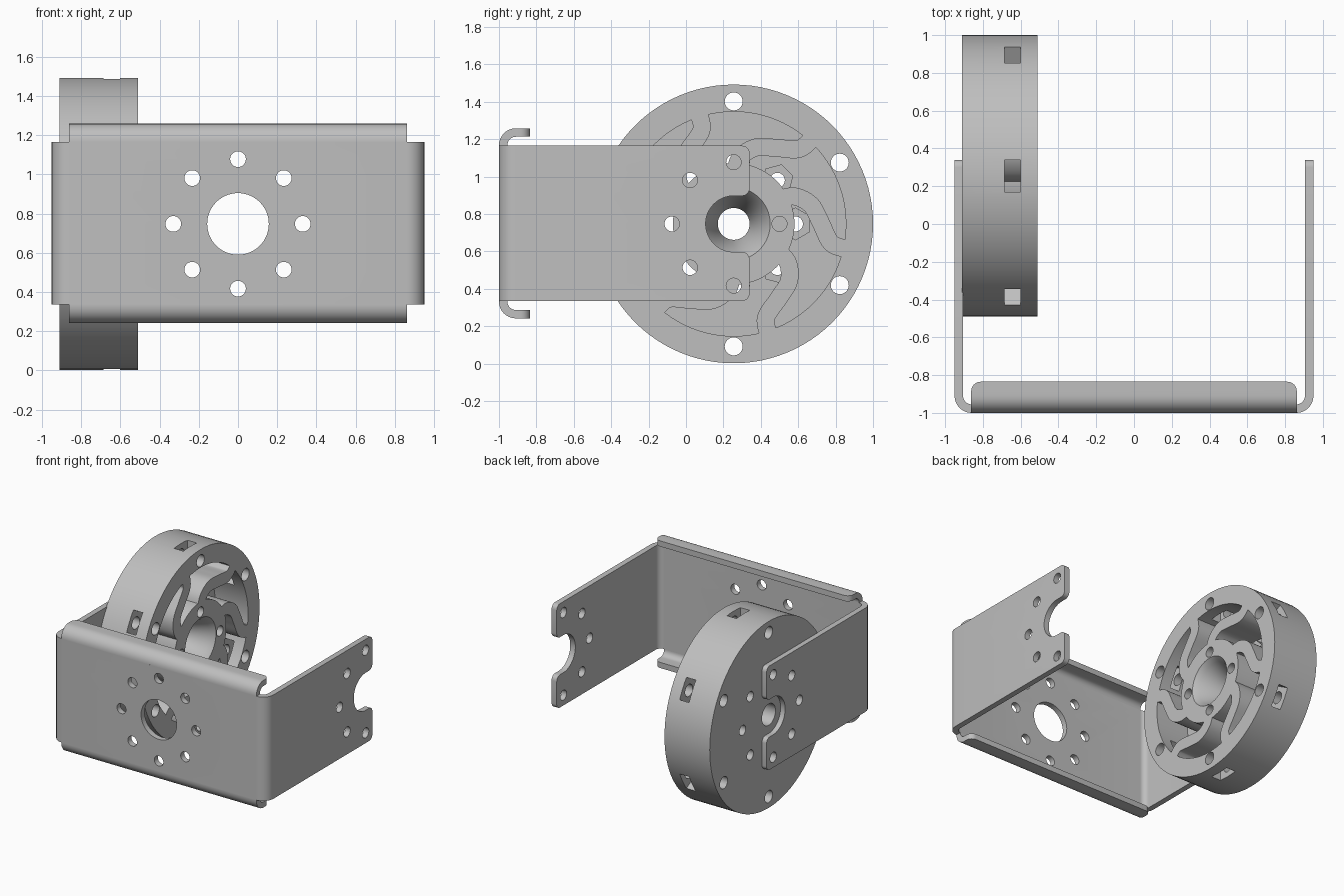
import bpy, bmesh, math
from mathutils import Matrix, Vector

cube = bpy.data.objects.get("Cube")
if cube:
    bpy.data.objects.remove(cube, do_unlink=True)

grey = bpy.data.materials.new("light_grey")
grey.use_nodes = True
COLOUR = (0.52, 0.52, 0.52, 1)
grey.diffuse_color = COLOUR
grey.node_tree.nodes["Principled BSDF"].inputs["Base Color"].default_value = COLOUR

AXLE_Y, AXLE_Z = 0.255, 0.747
SHEET = 0.045
BEND = 0.0675          # centreline bend radius
INNER, OUTER, FLOOR = -0.51, -0.91, -0.80   # wheel faces and pocket floor


def make(name, bm):
    bmesh.ops.recalc_face_normals(bm, faces=bm.faces)
    mesh = bpy.data.meshes.new(name)
    bm.to_mesh(mesh)
    bm.free()
    mesh.materials.append(grey)
    ob = bpy.data.objects.new(name, mesh)
    bpy.context.collection.objects.link(ob)
    return ob


def cut(ob, bm):
    """Subtract the solids in bm from ob and drop the cutter."""
    cutter = make("cutter", bm)
    cutter.hide_render = True
    mod = ob.modifiers.new("cut", "BOOLEAN")
    mod.operation, mod.solver, mod.object = "DIFFERENCE", "EXACT", cutter
    bpy.context.view_layer.update()
    dg = bpy.context.evaluated_depsgraph_get()
    mesh = bpy.data.meshes.new_from_object(ob.evaluated_get(dg))
    ob.modifiers.clear()
    ob.data = mesh
    bpy.data.objects.remove(cutter, do_unlink=True)


def rod(bm, centre, axis, radius, length, sides=32):
    turn = Vector((0, 0, 1)).rotation_difference(Vector(axis)).to_matrix().to_4x4()
    bmesh.ops.create_cone(bm, cap_ends=True, segments=sides, radius1=radius, radius2=radius,
                          depth=length, matrix=Matrix.Translation(centre) @ turn)


def box(bm, matrix, size):
    bmesh.ops.create_cube(bm, size=1, matrix=matrix @ Matrix.Diagonal((*size, 1)))


def prism(bm, outline, low, high, place):
    """Extrude a 2D outline; place(u, v, w) gives the 3D point."""
    face = bm.faces.new([bm.verts.new(place(u, v, low)) for u, v in outline])
    shift = Vector(place(0, 0, high)) - Vector(place(0, 0, low))
    new = bmesh.ops.extrude_face_region(bm, geom=[face], use_keep_orig=True)["geom"]
    bmesh.ops.translate(bm, vec=shift, verts=[g for g in new if isinstance(g, bmesh.types.BMVert)])


def ribbon(path, width):
    """Outline of a strip of constant width along a 2D path."""
    pts = [Vector(p) for p in path]
    left, right = [], []
    for i, p in enumerate(pts):
        t = (pts[min(i + 1, len(pts) - 1)] - pts[max(i - 1, 0)]).normalized()
        n = Vector((-t.y, t.x)) * width / 2
        left.append(p + n)
        right.append(p - n)
    return left + right[::-1]


def arc(cu, cv, radius, start, end, steps=8):
    angles = [math.radians(start + (end - start) * i / steps) for i in range(steps + 1)]
    return [(cu + radius * math.cos(a), cv + radius * math.sin(a)) for a in angles]


def smooth_path(pts, steps=6):
    """Catmull-Rom curve through the points."""
    p = [Vector(q) for q in [pts[0]] + pts + [pts[-1]]]
    out = []
    for a, b, c, d in zip(p, p[1:], p[2:], p[3:]):
        for i in range(steps):
            t = i / steps
            out.append(0.5 * (2 * b + (c - a) * t + (2 * a - 5 * b + 4 * c - d) * t * t
                              + (3 * b - a - 3 * c + d) * t ** 3))
    return out + [p[-1]]


def lathe(name, profile, sides=96):
    """Spin a closed (radius, x) profile about the axle."""
    bm = bmesh.new()
    rings = []
    for i in range(sides):
        a = 2 * math.pi * i / sides
        rings.append([bm.verts.new(on_wheel(a, r, x)) for r, x in profile])
    for a, b in zip(rings, rings[1:] + rings[:1]):
        for j in range(len(profile)):
            k = (j + 1) % len(profile)
            bm.faces.new((a[j], a[k], b[k], b[j]))
    return make(name, bm)


def on_wheel(angle, radius, x):
    return Vector((x, AXLE_Y + radius * math.cos(angle), AXLE_Z + radius * math.sin(angle)))


def ring(count, start=0):
    return [math.radians(start + 360 * i / count) for i in range(count)]


# U-shaped bracket sheet
half = [(0.9275, 0.34)] + arc(0.86, -0.91, BEND, 0, -90)
path = half + [(-x, y) for x, y in reversed(half)]
bm = bmesh.new()
prism(bm, ribbon(path, SHEET), 0.335, 1.165, lambda u, v, w: (u, v, w))
bracket = make("bracket", bm)

# Front plate bore and bolt circle, side plate bolt holes
bm = bmesh.new()
rod(bm, (0, -1, AXLE_Z), (0, 1, 0), 0.157, 0.3, 64)
for a in ring(8):
    rod(bm, (0.33 * math.cos(a), -1, AXLE_Z + 0.33 * math.sin(a)), (0, 1, 0), 0.04, 0.3)
for side in (-1, 1):
    for a in ring(8, 90)[:5]:
        rod(bm, on_wheel(a, 0.33, side * 0.93), (1, 0, 0), 0.04, 0.2)
cut(bracket, bm)

# Open notch at the end of each side plate
bm = bmesh.new()
for side in (-1, 1):
    notch = arc(AXLE_Y, AXLE_Z, 0.15, 90, 270, 32) + [(0.5, AXLE_Z - 0.15), (0.5, AXLE_Z + 0.15)]
    prism(bm, notch, side * 0.93 - 0.1, side * 0.93 + 0.1, lambda u, v, w: (w, u, v))
cut(bracket, bm)

# Rounded side plate corners
bm = bmesh.new()
bm.from_mesh(bracket.data)
corners = [e for e in bm.edges if all(abs(v.co.y - 0.34) < 0.002 for v in e.verts)
           and abs(e.verts[0].co.z - e.verts[1].co.z) < 0.001]
bmesh.ops.bevel(bm, geom=corners, offset=0.04, segments=6, profile=0.5, affect="EDGES")
bm.to_mesh(bracket.data)
bm.free()

# Folded lips above and below the front plate
for name, sign in (("upper_lip", 1), ("lower_lip", -1)):
    lip = [(-0.9775, 0.415)] + arc(-0.91, 0.418, BEND, 180, 90) + [(-0.835, 0.418 + BEND)]
    bm = bmesh.new()
    prism(bm, ribbon(lip, SHEET), -0.862, 0.862, lambda u, v, w: (w, u, 0.75 + sign * v))
    ends = [e for e in bm.edges if all(abs(v.co.y + 0.835) < 0.002 for v in e.verts)
            and abs(e.verts[0].co.x - e.verts[1].co.x) < 0.001]
    bmesh.ops.bevel(bm, geom=ends, offset=0.05, segments=6, profile=0.5, affect="EDGES")
    make(name, bm)

# Wheel rim with its back disc
rim = lathe("wheel_rim", [(0.085, OUTER), (0.745, OUTER), (0.745, INNER),
                          (0.6, INNER), (0.6, FLOOR), (0.085, FLOOR)])
bm = bmesh.new()
for a in ring(6, 30):
    rod(bm, on_wheel(a, 0.655, -0.7), (1, 0, 0), 0.048, 0.6)
for a in ring(8):
    rod(bm, on_wheel(a, 0.33, OUTER), (1, 0, 0), 0.04, 0.4)
cut(rim, bm)

# Nut slots cut radially through the rim
bm = bmesh.new()
for a in ring(6, 30):
    box(bm, Matrix.Translation(on_wheel(a, 0.68, -0.643)) @ Matrix.Rotation(a, 4, "X"),
        (0.083, 0.2, 0.17))
cut(rim, bm)

# Hub with tapered bore and four screw holes
hub = lathe("wheel_hub", [(0.085, FLOOR), (0.325, FLOOR), (0.325, INNER), (0.195, INNER),
                          (0.165, -0.55), (0.085, FLOOR + 0.03)])
bm = bmesh.new()
for a in ring(4):
    rod(bm, on_wheel(a, 0.245, INNER), (1, 0, 0), 0.04, 0.4)
cut(hub, bm)

# Swept S-shaped spokes: (degrees, radius) along the centreline
spoke = [(-12.5, 0.615), (-11, 0.53), (1, 0.465), (14, 0.425), (24, 0.36), (28, 0.29)]
bm = bmesh.new()
for a in ring(6):
    line = [(AXLE_Y + r * math.cos(a + math.radians(d)), AXLE_Z + r * math.sin(a + math.radians(d)))
            for d, r in spoke]
    prism(bm, ribbon(smooth_path(line), 0.095), FLOOR - 0.01, INNER, lambda u, v, w: (w, u, v))
make("wheel_spokes", bm)

# Low hexagonal seats around the disc bolt holes
bm = bmesh.new()
for a in ring(8):
    outline = [p.yz for p in (on_wheel(a, 0.33, 0) + on_wheel(a + b, 0.088, 0) - on_wheel(0, 0, 0)
                              for b in ring(6, 30))]
    prism(bm, outline, FLOOR - 0.01, FLOOR + 0.06, lambda u, v, w: (w, u, v))
seats = make("bolt_seats", bm)
bm = bmesh.new()
for a in ring(8):
    rod(bm, on_wheel(a, 0.33, FLOOR), (1, 0, 0), 0.04, 0.4)
cut(seats, bm)

# Smooth curved walls, keep sharp edges
for ob in bpy.context.collection.objects:
    if ob.type == "MESH" and grey.name in ob.data.materials:
        bpy.ops.object.select_all(action="DESELECT")
        ob.select_set(True)
        bpy.context.view_layer.objects.active = ob
        bpy.ops.object.shade_smooth_by_angle(angle=math.radians(30))
